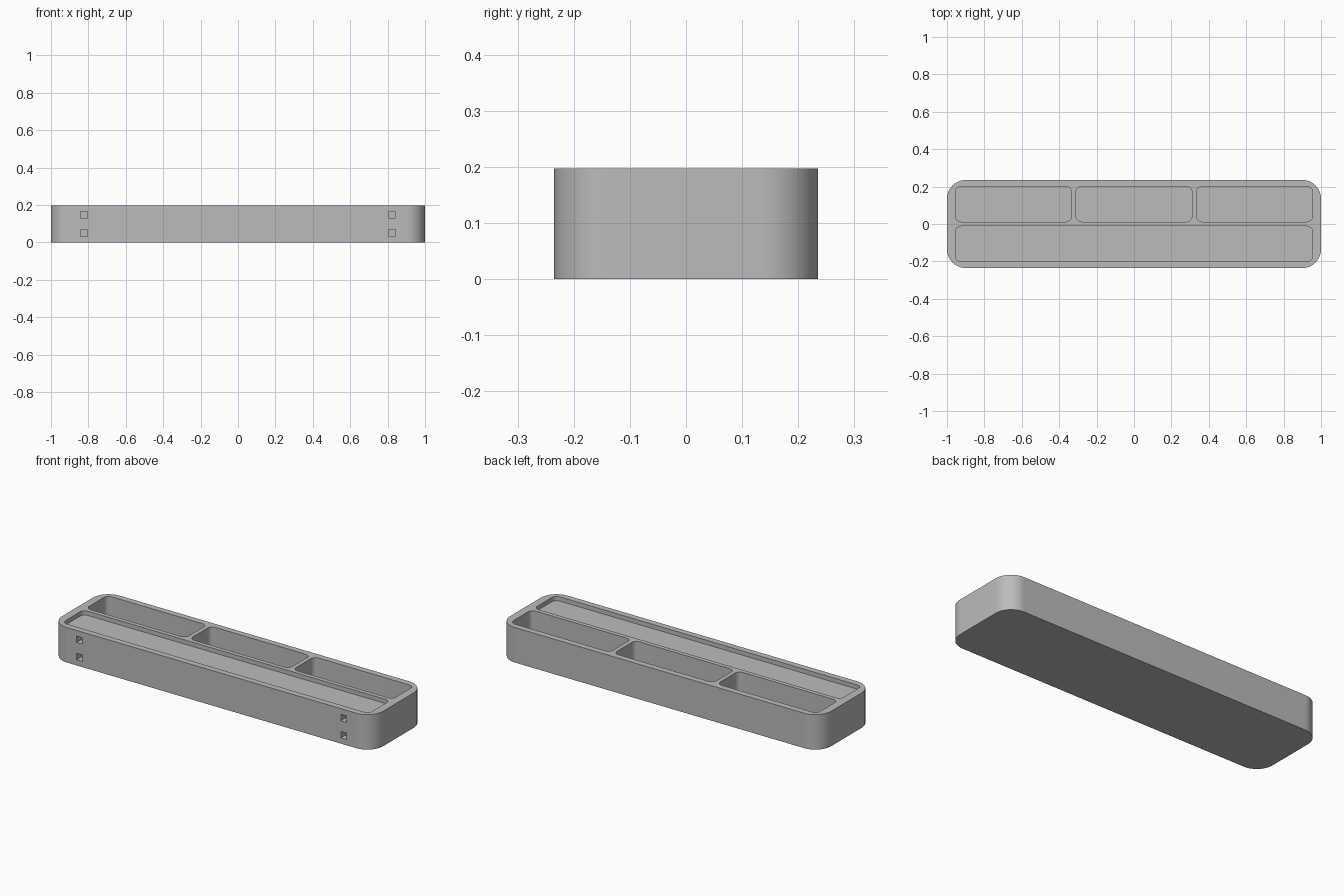
import bpy
import bmesh
from math import cos, sin, pi, radians

if "Cube" in bpy.data.objects:
    bpy.data.objects.remove(bpy.data.objects["Cube"], do_unlink=True)

HEIGHT = 0.197
POCKET_RADIUS = 0.03

grey = bpy.data.materials.new("matte grey")
grey.use_nodes = True
colour = (0.5, 0.5, 0.5, 1)
grey.diffuse_color = colour
grey.node_tree.nodes["Principled BSDF"].inputs["Base Color"].default_value = colour


def rounded_block(name, x0, x1, y0, y1, z0, z1, radius, steps=12):
    """Upright block with rounded vertical edges; a radius of 0 keeps them square."""
    corners = [(x1, y1, -1, -1), (x0, y1, 1, -1), (x0, y0, 1, 1), (x1, y0, -1, 1)]
    bm = bmesh.new()
    outline = []
    for i, (x, y, sx, sy) in enumerate(corners):
        for k in range(steps + 1 if radius else 1):
            a = (i + k / steps) * pi / 2
            offset_x = radius * (sx + cos(a)) if radius else 0
            offset_y = radius * (sy + sin(a)) if radius else 0
            outline.append(bm.verts.new((x + offset_x, y + offset_y, z0)))
    base = bm.faces.new(outline)
    raised = bmesh.ops.extrude_face_region(bm, geom=[base], use_keep_orig=True)
    for v in raised["geom"]:
        if isinstance(v, bmesh.types.BMVert):
            v.co.z = z1
    bmesh.ops.recalc_face_normals(bm, faces=bm.faces)
    mesh = bpy.data.meshes.new(name)
    bm.to_mesh(mesh)
    bm.free()
    mesh.materials.append(grey)
    obj = bpy.data.objects.new(name, mesh)
    bpy.context.collection.objects.link(obj)
    return obj


# Tray body
tray = rounded_block("tray_body", -1, 1, -0.235, 0.235, 0, HEIGHT, 0.1, 20)

# Three deep compartments along the back
cutters = []
for x0, x1 in [(-0.955, -0.334), (-0.31, 0.31), (0.334, 0.955)]:
    cutters.append(rounded_block("compartment_cutter", x0, x1, 0.012, 0.2,
                                 0.02, HEIGHT + 0.1, POCKET_RADIUS))

# Long shallow recess along the front
cutters.append(rounded_block("recess_cutter", -0.955, 0.955, -0.2, -0.012,
                             0.173, HEIGHT + 0.1, POCKET_RADIUS))

# Four square sockets in the front wall
HALF = 0.018
for x in (-0.823, 0.823):
    for z in (0.05, 0.147):
        cutters.append(rounded_block("socket_cutter", x - HALF, x + HALF, -0.3, -0.195,
                                     z - HALF, z + HALF, 0))

# Cut the pockets, then discard the cutters
bpy.ops.object.select_all(action="DESELECT")
tray.select_set(True)
bpy.context.view_layer.objects.active = tray
for cutter in cutters:
    cutter.hide_render = True
    cut = tray.modifiers.new("cut", "BOOLEAN")
    cut.operation = "DIFFERENCE"
    cut.solver = "EXACT"
    cut.object = cutter
    bpy.ops.object.modifier_apply(modifier=cut.name)
    bpy.data.objects.remove(cutter, do_unlink=True)

bpy.ops.object.shade_smooth_by_angle(angle=radians(30))
